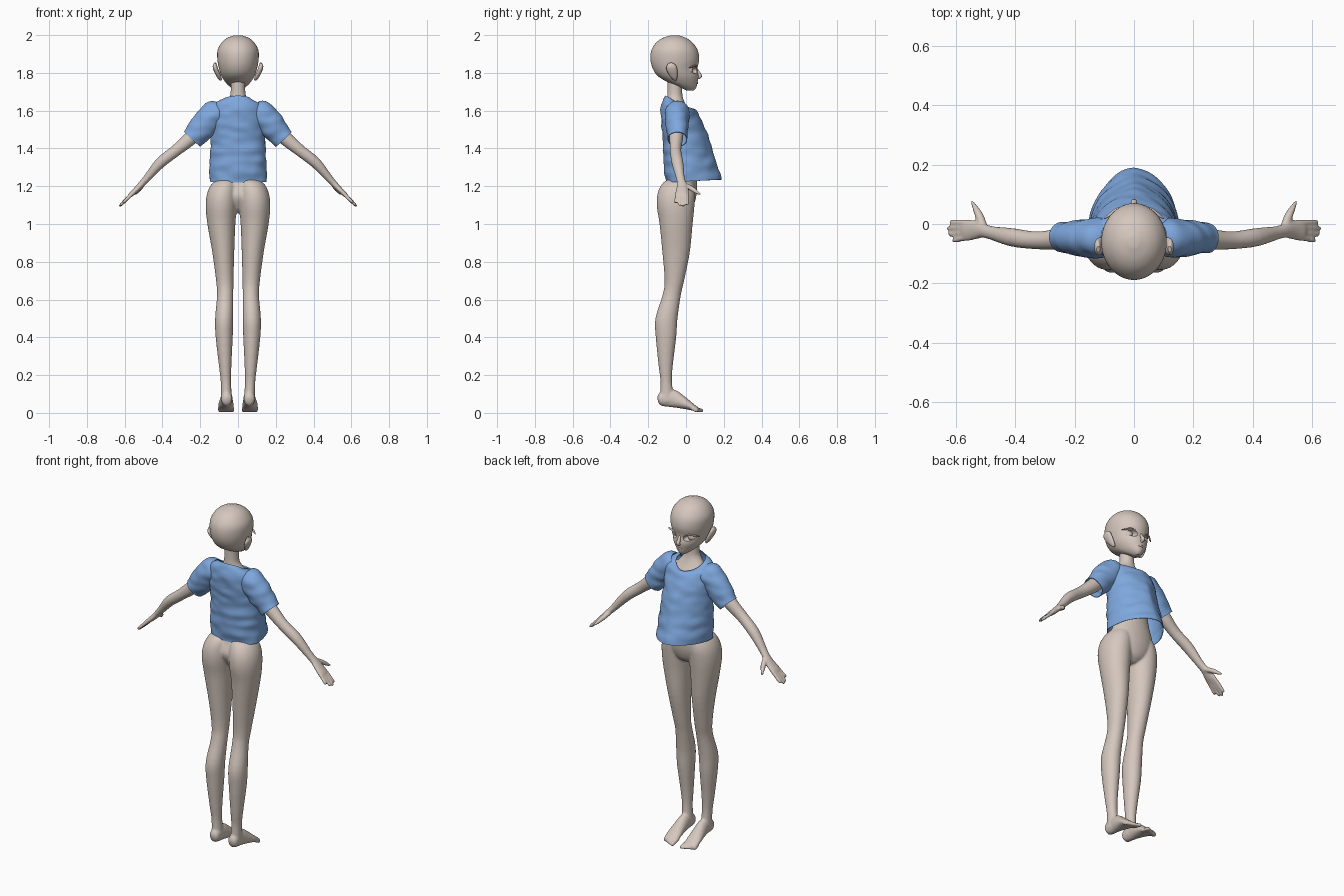
import bpy, bmesh, math
from mathutils import Vector, noise

if "Cube" in bpy.data.objects:
    bpy.data.objects.remove(bpy.data.objects["Cube"])


def material(name, rgb):
    m = bpy.data.materials.new(name)
    m.use_nodes = True
    m.diffuse_color = (*rgb, 1)
    m.node_tree.nodes["Principled BSDF"].inputs["Base Color"].default_value = (*rgb, 1)
    return m


SKIN = material("beige skin", (0.66, 0.57, 0.51))
CLOTH = material("blue cloth", (0.21, 0.39, 0.73))


def spline(rows, sub):
    """Smoothly interpolate rows of numbers (Catmull-Rom)."""
    rows = [Vector(r) for r in rows]
    out = []
    for i in range(len(rows) - 1):
        a, b, c, d = rows[max(i - 1, 0)], rows[i], rows[i + 1], rows[min(i + 2, len(rows) - 1)]
        for k in range(sub):
            t = k / sub
            out.append(b + (c - a) * (t / 2) + (a * 2 - b * 5 + c * 4 - d) * (t * t / 2)
                       + (b * 3 - a - c * 3 + d) * (t ** 3 / 2))
    return out + [rows[-1]]


def bridge(bm, rings, caps=True):
    rings = [[bm.verts.new(p) for p in r] for r in rings]
    n = len(rings[0])
    for a, b in zip(rings, rings[1:]):
        for i in range(n):
            bm.faces.new((a[i], a[(i + 1) % n], b[(i + 1) % n], b[i]))
    if caps:
        bm.faces.new(rings[0])
        bm.faces.new(rings[-1])


def column(bm, rows, s=1, n=40, sub=4, caps=True, point=1.0):
    """Stack of ovals: height, x centre, half width, back y, front y, widest y, forward drop."""
    rows = [r if len(r) == 7 else (*r, (r[3] + r[4]) / 2, 0) for r in rows]
    rings = []
    for z, xc, xr, y0, y1, mid, drop in spline(rows, sub):
        ring = []
        for i in range(n):
            a = 2 * math.pi * i / n
            c, w = math.cos(a), math.sin(a)
            if w > 0:
                c = math.copysign(abs(c) ** point, c)
            y = mid + w * ((y1 - mid) if w > 0 else (mid - y0))
            ring.append((s * (xc + c * xr), y, z - drop * (y - y0) / max(y1 - y0, 0.001)))
        rings.append(ring)
    bridge(bm, rings, caps)


def tube(bm, rows, s=1, side=(0, 1, 0), n=24, sub=4, caps=True):
    """Ovals along a path: x, y, z, half width along side, half thickness."""
    pts = spline(rows, sub)
    rings = []
    for i, p in enumerate(pts):
        c = Vector(p[:3])
        t = (Vector(pts[min(i + 1, len(pts) - 1)][:3]) - Vector(pts[max(i - 1, 0)][:3])).normalized()
        u = Vector(side)
        u = (u - t * u.dot(t)).normalized()
        v = t.cross(u)
        ring = []
        for k in range(n):
            a = 2 * math.pi * k / n
            q = c + u * math.cos(a) * p[3] + v * math.sin(a) * p[4]
            ring.append((s * q.x, q.y, q.z))
        rings.append(ring)
    bridge(bm, rings, caps)


def finish(name, bm, mat):
    bmesh.ops.recalc_face_normals(bm, faces=bm.faces)
    me = bpy.data.meshes.new(name)
    bm.to_mesh(me)
    bm.free()
    me.materials.append(mat)
    ob = bpy.data.objects.new(name, me)
    bpy.context.collection.objects.link(ob)
    return ob


def activate(ob):
    bpy.ops.object.select_all(action="DESELECT")
    ob.select_set(True)
    bpy.context.view_layer.objects.active = ob


def apply_modifier(ob, kind, **settings):
    activate(ob)
    m = ob.modifiers.new(kind.title(), kind)
    for k, v in settings.items():
        setattr(m, k, v)
    bpy.ops.object.modifier_apply(modifier=m.name)


def smooth(ob, angle=40):
    activate(ob)
    bpy.ops.object.shade_smooth_by_angle(angle=math.radians(angle))


# Mannequin body: torso and neck, then limbs, blended into one skin
body = bmesh.new()
column(body, [(1.06, 0, .03, -.07, 0), (1.09, 0, .09, -.1, .035), (1.15, 0, .14, -.125, .055),
              (1.22, 0, .13, -.1, .058), (1.3, 0, .105, -.09, .05), (1.38, 0, .1, -.095, .045),
              (1.5, 0, .112, -.11, .055), (1.58, 0, .1, -.105, .03), (1.63, 0, .075, -.1, 0),
              (1.665, 0, .048, -.1, -.015), (1.7, 0, .039, -.098, -.02), (1.78, 0, .038, -.098, -.02)])
for s in (-1, 1):
    # Leg
    column(body, [(.06, .06, .03, -.14, -.06), (.16, .064, .027, -.135, -.074), (.25, .068, .033, -.145, -.07),
                  (.4, .073, .045, -.16, -.052), (.5, .073, .048, -.162, -.045), (.62, .068, .043, -.125, -.028),
                  (.7, .07, .046, -.113, -.01), (.85, .078, .058, -.125, .02), (1, .088, .074, -.14, .035),
                  (1.1, .088, .083, -.155, .045), (1.17, .082, .079, -.148, .048), (1.22, .07, .062, -.12, .035),
                  (1.24, .06, .03, -.08, 0)], s)
    # Foot and toes
    tube(body, [(.06, -.15, .07, .01, .012), (.06, -.135, .072, .028, .035), (.06, -.08, .078, .03, .048),
                (.062, -.03, .06, .036, .037), (.064, .02, .037, .042, .022), (.064, .05, .023, .04, .014),
                (.064, .065, .018, .036, .01)], s, side=(1, 0, 0))
    for k in range(5):
        x = .03 + .0165 * k
        tip = .092 - .007 * k
        tube(body, [(x, .03, .025, .01, .01), (x, tip - .01, .013, .0105, .01), (x, tip, .011, .005, .005)],
             s, side=(1, 0, 0), n=12)
    # Arm and palm
    tube(body, [(.08, -.05, 1.59, .03, .03), (.15, -.05, 1.55, .045, .045), (.25, -.052, 1.455, .036, .038),
                (.33, -.055, 1.388, .03, .031), (.41, -.045, 1.325, .031, .029), (.48, -.03, 1.245, .023, .02),
                (.51, -.022, 1.212, .025, .017), (.54, -.02, 1.18, .034, .015), (.568, -.022, 1.155, .035, .012),
                (.578, -.022, 1.145, .03, .008)], s)
    # Fingers and thumb
    for y, reach in ((.006, .9), (-.013, 1.05), (-.032, .98), (-.051, .75)):
        tube(body, [(.55, y * .9, 1.17, .01, .01), (.565 + .03 * reach, y, 1.156 - .03 * reach, .0095, .01),
                    (.565 + .055 * reach, y * 1.1, 1.156 - .055 * reach, .008, .008),
                    (.565 + .06 * reach, y * 1.1, 1.156 - .06 * reach, .004, .004)], s, n=12)
    tube(body, [(.505, -.015, 1.21, .014, .014), (.52, .025, 1.19, .015, .014), (.535, .055, 1.17, .0105, .0105),
                (.547, .078, 1.155, .005, .005)], s, side=(1, 0, 0), n=12)
body = finish("body", body, SKIN)
apply_modifier(body, "REMESH", mode="VOXEL", voxel_size=.006, use_smooth_shade=True)
apply_modifier(body, "SMOOTH", factor=.5, iterations=4)
smooth(body, 80)

# Head with carved eye sockets
head = bmesh.new()
column(head, [(1.706, 0, .012, .005, .04, .02, 0), (1.72, 0, .034, -.025, .053, 0, 0),
              (1.745, 0, .062, -.085, .06, -.03, 0), (1.78, 0, .086, -.145, .066, -.05, 0),
              (1.82, 0, .1, -.175, .06, -.06, 0), (1.87, 0, .109, -.188, .07, -.06, 0),
              (1.92, 0, .108, -.183, .062, -.06, 0), (1.96, 0, .087, -.158, .035, -.06, 0),
              (1.985, 0, .057, -.123, 0, -.06, 0), (1.999, 0, .018, -.08, -.04, -.06, 0)], n=56, sub=5)
head = finish("head", head, SKIN)
sockets = bmesh.new()
for s in (-1, 1):
    tube(sockets, [(.052, .02, 1.815, .018, .012), (.053, .045, 1.815, .03, .017),
                   (.055, .09, 1.815, .033, .02)], s, side=(1, 0, .2), n=20)
sockets = finish("socket_cutter", sockets, SKIN)
sockets.hide_render = True
apply_modifier(head, "BOOLEAN", operation="DIFFERENCE", object=sockets)
bpy.data.objects.remove(sockets)
smooth(head)

# Nose and lips
face = bmesh.new()
tube(face, [(0, .052, 1.825, .006, .006), (0, .066, 1.8, .009, .009), (0, .074, 1.782, .011, .01),
            (0, .062, 1.771, .008, .006)], side=(1, 0, 0), n=12)
tube(face, [(-.022, .052, 1.747, .002, .002), (0, .061, 1.746, .005, .004), (.022, .052, 1.747, .002, .002)],
     side=(0, 0, 1), n=10)
smooth(finish("nose_and_lips", face, SKIN))

# Upper lashes, eyeballs and ears
for s, label in ((-1, "right"), (1, "left")):
    lash = bmesh.new()
    tube(lash, [(.02, .056, 1.815, .002, .002), (.035, .056, 1.832, .004, .003), (.06, .048, 1.838, .005, .004),
                (.084, .03, 1.832, .005, .004), (.1, .018, 1.828, .002, .002)], s, n=10)
    smooth(finish(label + "_lash", lash, SKIN))
    eye = bmesh.new()
    bmesh.ops.create_uvsphere(eye, u_segments=20, v_segments=12, radius=.024)
    bmesh.ops.translate(eye, verts=eye.verts, vec=(s * .052, .014, 1.815))
    smooth(finish(label + "_eyeball", eye, SKIN))
    ear = bmesh.new()
    tube(ear, [(.09, -.055, 1.762, .006, .006), (.1, -.062, 1.78, .018, .011), (.114, -.072, 1.81, .027, .013),
               (.122, -.08, 1.835, .026, .012), (.12, -.085, 1.852, .01, .006)], s, n=20)
    smooth(finish(label + "_ear", ear, SKIN))


def cloth(name, bm):
    """Ruffle the fabric and give it a little thickness."""
    bm.normal_update()
    for v in bm.verts:
        p = v.co
        v.co = p + v.normal * .007 * noise.noise(Vector((p.x * 13, p.y * 10 + 3, p.z * 24)))
    ob = finish(name, bm, CLOTH)
    apply_modifier(ob, "SOLIDIFY", thickness=.003, offset=0)
    smooth(ob, 60)


# Loose shirt, flared at the front hem
shirt = bmesh.new()
column(shirt, [(1.22, 0, .15, -.107, .19, -.02, -.015), (1.3, 0, .15, -.116, .165, -.02, -.01),
               (1.38, 0, .146, -.12, .142, -.025, 0), (1.46, 0, .142, -.122, .118, -.03, 0),
               (1.54, 0, .145, -.13, .084, -.04, 0), (1.6, 0, .145, -.131, .062, -.045, .01),
               (1.648, 0, .125, -.124, .048, -.045, .04), (1.678, 0, .082, -.108, .032, -.045, .07)],
       n=72, sub=8, caps=False, point=1.25)
cloth("shirt", shirt)

# Short sleeves
for s, label in ((-1, "right"), (1, "left")):
    sleeve = bmesh.new()
    tube(sleeve, [(.085, -.048, 1.612, .05, .045), (.115, -.048, 1.59, .064, .068), (.16, -.048, 1.545, .062, .072),
                  (.2, -.046, 1.495, .055, .066), (.243, -.045, 1.448, .05, .056)],
         s, n=40, sub=8, caps=False)
    cloth(label + "_sleeve", sleeve)
